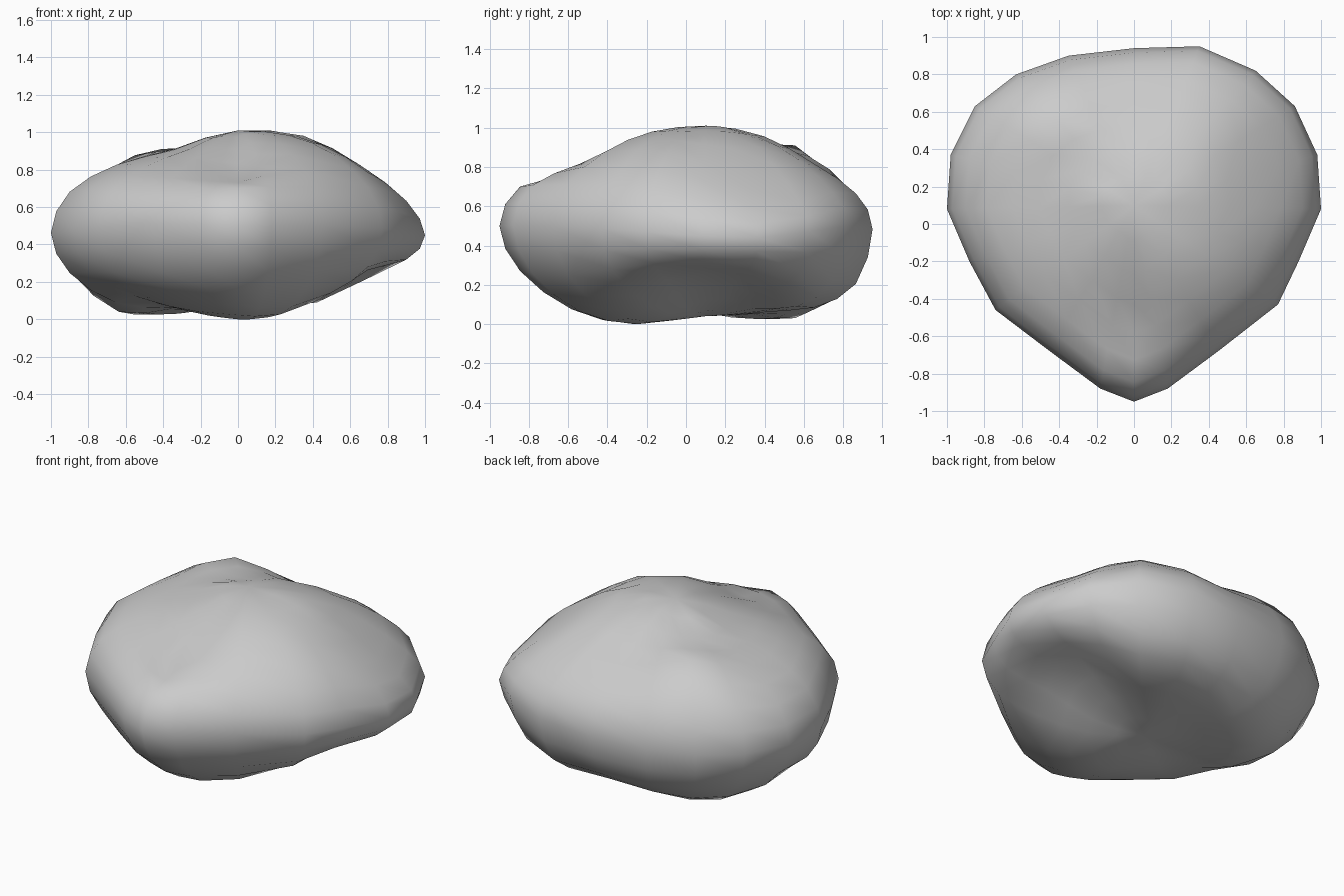
import bpy, bmesh

if "Cube" in bpy.data.objects:
    bpy.data.objects.remove(bpy.data.objects["Cube"])

# Plan outline, counter-clockwise from the front tip
OUTLINE = [(0, -.95), (.18, -.88), (.45, -.68), (.77, -.43), (.88, -.2), (1, .08), (.98, .37),
           (.86, .63), (.65, .82), (.35, .95), (0, .94), (-.35, .9), (-.63, .8), (-.85, .63),
           (-.98, .37), (-1, .08), (-.88, -.2), (-.74, -.46), (-.45, -.68), (-.18, -.88)]
CX, CY = 0, .1
TOP_Z, BOTTOM_Z = 1.01, .04
FRACTIONS = [.35, .65, .9, 1, .9, .65, .35]

# Heights on every second spoke: upper side outwards, rim, underside inwards
SPOKES = [
    (.91, .76, .70, .50, .27, .075, 0),
    (.98, .88, .71, .50, .25, .07, .01),
    (.98, .87, .69, .47, .31, .22, .09),
    (.98, .79, .59, .44, .31, .25, .13),
    (.96, .84, .67, .50, .22, .09, .08),
    (.95, .80, .66, .46, .20, .09, .06),
    (.91, .91, .73, .46, .20, .03, .05),
    (.91, .83, .67, .46, .24, .04, .05),
    (.90, .83, .70, .47, .25, .13, .06),
    (.92, .81, .69, .51, .25, .09, .02)]


def mid(a, b, c, d):
    return (9 * b + 9 * c - a - d) / 16


def refine(values, before, after):
    """Insert a smooth midpoint between neighbours."""
    v = [before] + values + [after]
    out = []
    for i in range(1, len(v) - 2):
        out += [v[i], mid(*v[i - 1:i + 3])]
    return out + [v[-2]]


# Fill in the spokes between the given ones
n = len(SPOKES)
columns = []
for i in range(n):
    near = [SPOKES[(i + j) % n] for j in (-1, 0, 1, 2)]
    columns += [SPOKES[i], [mid(*q) for q in zip(*near)]]

# Boulder: spokes joined into rings, closed at top and bottom
bm = bmesh.new()
top = bm.verts.new((CX, CY, TOP_Z))
bottom = bm.verts.new((CX, CY, BOTTOM_Z))
fr = refine([0] + FRACTIONS + [0], -.35, -.35)[1:-1]
strips = []
for (x, y), heights in zip(OUTLINE, columns):
    zs = refine([TOP_Z, *heights, BOTTOM_Z], heights[0], heights[-1])[1:-1]
    strips.append([bm.verts.new((CX + (x - CX) * f, CY + (y - CY) * f, max(0, z)))
                   for f, z in zip(fr, zs)])
for a, b in zip(strips, strips[1:] + strips[:1]):
    bm.faces.new((top, a[0], b[0]))
    bm.faces.new((bottom, b[-1], a[-1]))
    for j in range(len(a) - 1):
        bm.faces.new((a[j], a[j + 1], b[j + 1], b[j]))
bmesh.ops.recalc_face_normals(bm, faces=bm.faces)
for f in bm.faces:
    f.smooth = True
mesh = bpy.data.meshes.new("boulder")
bm.to_mesh(mesh)
bm.free()
boulder = bpy.data.objects.new("boulder", mesh)
bpy.context.collection.objects.link(boulder)
